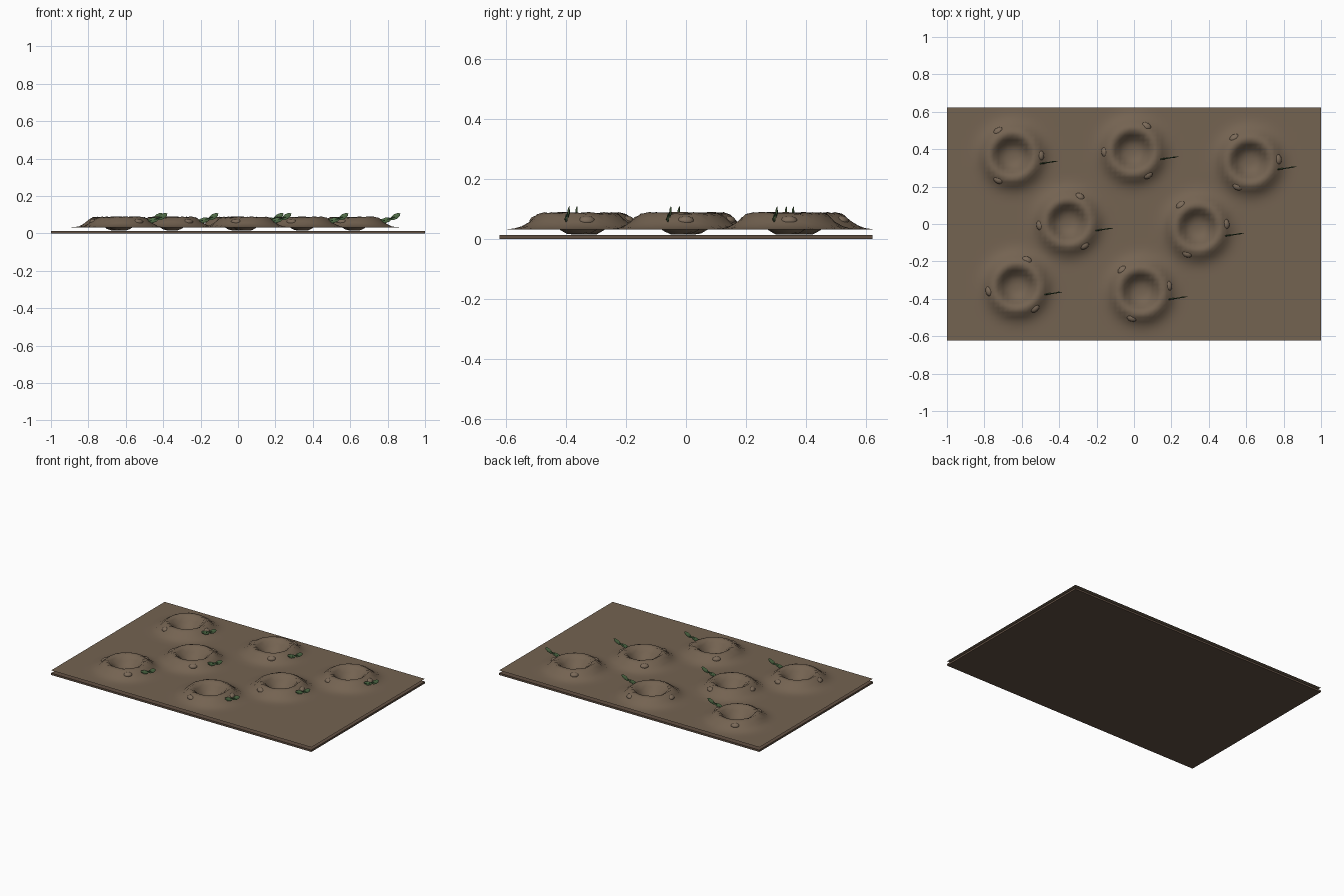
import bpy, bmesh, math
from mathutils import Matrix, Vector

if "Cube" in bpy.data.objects:
    bpy.data.objects.remove(bpy.data.objects["Cube"])

W, D = 2.0, 1.246
CRATERS = [(-0.65, 0.366), (-0.005, 0.39), (0.62, 0.335), (-0.353, 0.008),
           (0.342, -0.02), (-0.626, -0.334), (0.037, -0.36)]
# radius, height of the burrow cross-section
PROFILE = [(0, 0.014), (0.035, 0.015), (0.07, 0.034), (0.095, 0.074), (0.118, 0.09),
           (0.14, 0.082), (0.165, 0.056), (0.2, 0.037), (0.24, 0.032)]


def material(name, rgb):
    m = bpy.data.materials.new(name)
    m.diffuse_color = (*rgb, 1)
    m.use_nodes = True
    m.node_tree.nodes["Principled BSDF"].inputs["Base Color"].default_value = m.diffuse_color
    return m


soil = material("soil", (0.175, 0.125, 0.083))
dark = material("dark_soil", (0.12, 0.08, 0.055))
stone = material("pebble", (0.2, 0.145, 0.1))
green = material("leaf", (0.09, 0.17, 0.07))
stalk = material("stalk", (0.04, 0.09, 0.035))


def finish(name, bm, mat, smooth):
    me = bpy.data.meshes.new(name)
    bm.to_mesh(me)
    bm.free()
    me.materials.append(mat)
    for p in me.polygons:
        p.use_smooth = smooth
    ob = bpy.data.objects.new(name, me)
    bpy.context.collection.objects.link(ob)
    return ob


def height(x, y):
    r = min(math.hypot(x - cx, y - cy) for cx, cy in CRATERS)
    for (r0, z0), (r1, z1) in zip(PROFILE, PROFILE[1:]):
        if r <= r1:
            t = (r - r0) / (r1 - r0)
            t = t * t * (3 - 2 * t) * 0.4 + t * 0.6
            return z0 + (z1 - z0) * t
    return PROFILE[-1][1]


# Base slab
bm = bmesh.new()
bmesh.ops.create_cube(bm, size=1, matrix=Matrix.Translation((0, 0, 0.0065)) @ Matrix.Diagonal((W, D, 0.013, 1)))
finish("base_slab", bm, dark, False)

# Ground sheet with raised burrow rims and sunken holes
bm = bmesh.new()
bmesh.ops.create_grid(bm, x_segments=80, y_segments=50, size=1)
for v in bm.verts:
    v.co.x *= W / 2
    v.co.y *= D / 2
    v.co.z = height(v.co.x, v.co.y)
finish("ground", bm, soil, True)

# Stem and leaf profile, offsets from each burrow centre
STEM = (Vector((0.13, -0.046, 0.058)), Vector((0.225, -0.032, 0.09)))
LEAVES = [(0.17, -0.04, 0.07, 12), (0.222, -0.032, 0.09, 32)]

for i, (cx, cy) in enumerate(CRATERS):
    # Pebbles around the rim
    for k in range(3):
        a = 1.08 * i + k * math.tau / 3
        bm = bmesh.new()
        mat = (Matrix.Translation((cx + 0.148 * math.cos(a), cy + 0.148 * math.sin(a), 0.06))
               @ Matrix.Rotation(a, 4, 'Z') @ Matrix.Diagonal((0.022, 0.029, 0.017, 1)))
        bmesh.ops.create_uvsphere(bm, u_segments=12, v_segments=8, radius=1, matrix=mat)
        finish(f"pebble_{i}_{k}", bm, stone, True)

    # Sprout stem
    c = Vector((cx, cy, 0))
    d = STEM[1] - STEM[0]
    bm = bmesh.new()
    mat = Matrix.Translation(c + (STEM[0] + STEM[1]) / 2) @ d.to_track_quat('Z', 'Y').to_matrix().to_4x4()
    bmesh.ops.create_cone(bm, cap_ends=True, segments=6, radius1=0.004, radius2=0.003, depth=d.length, matrix=mat)
    finish(f"sprout_stem_{i}", bm, stalk, True)

    # Thin diamond leaves standing on edge
    for k, (x, y, z, tilt) in enumerate(LEAVES):
        bm = bmesh.new()
        mat = (Matrix.Translation(c + Vector((x, y, z))) @ Matrix.Rotation(0.12, 4, 'Z')
               @ Matrix.Rotation(-math.radians(tilt), 4, 'Y') @ Matrix.Diagonal((0.031, 0.004, 0.014, 1)))
        bmesh.ops.create_uvsphere(bm, u_segments=4, v_segments=4, radius=1, matrix=mat)
        finish(f"sprout_leaf_{i}_{k}", bm, green, False)
